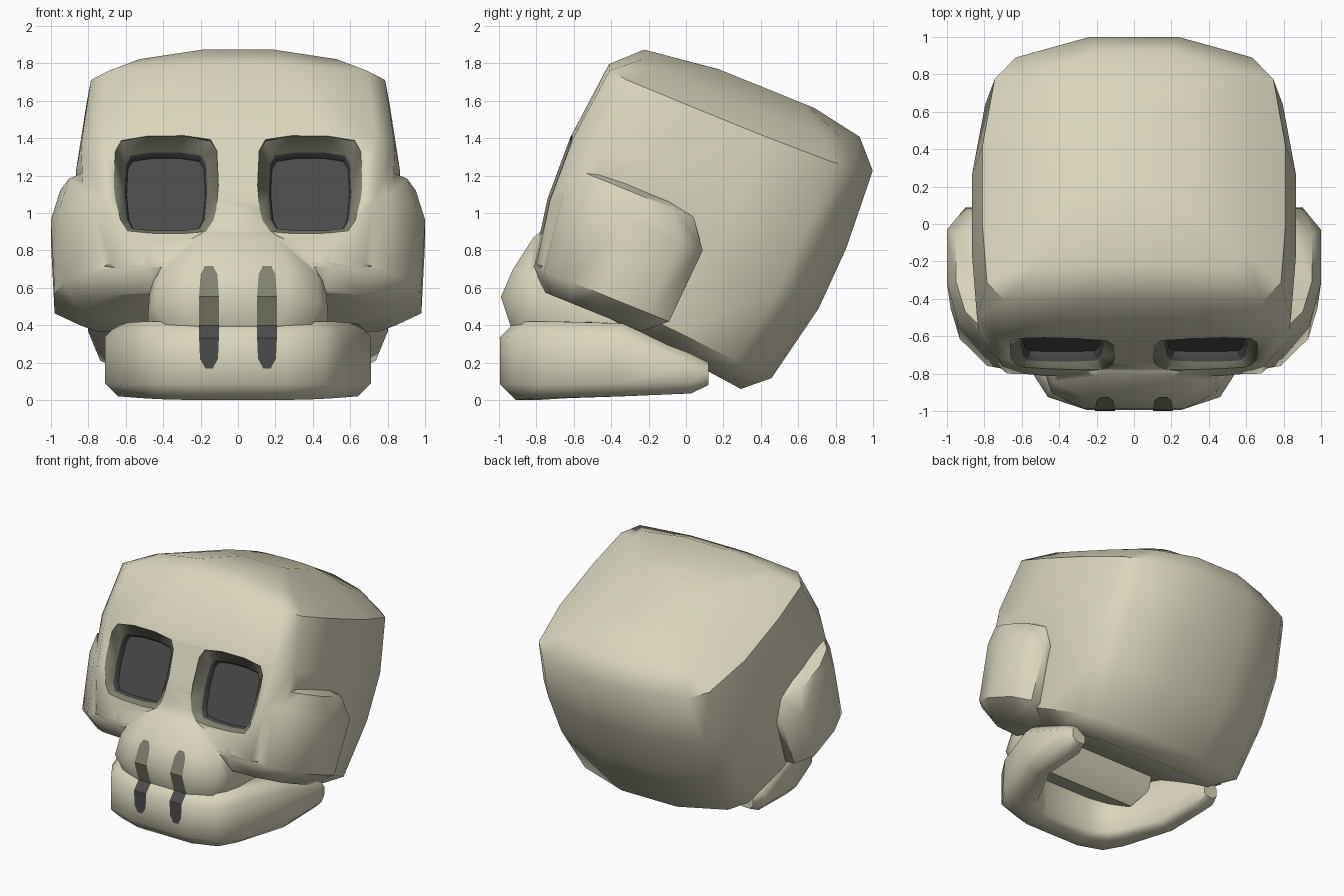
import bpy, bmesh, math
from mathutils import Vector

if "Cube" in bpy.data.objects:
    bpy.data.objects.remove(bpy.data.objects["Cube"])

S, C = 0.375, 0.927          # the skull is tilted back by about 22 degrees


def material(name, rgb):
    m = bpy.data.materials.new(name)
    m.diffuse_color = (*rgb, 1)
    m.use_nodes = True
    m.node_tree.nodes["Principled BSDF"].inputs["Base Color"].default_value = m.diffuse_color
    return m


MATS = [material("bone", (0.70, 0.67, 0.51)),
        material("shaded_bone", (0.22, 0.22, 0.16)),
        material("dark_hollow", (0.07, 0.07, 0.07))]


def tilt(x, u, v):
    """Skull frame (across, back, up) to world."""
    return Vector((x, u * C + v * S, -u * S + v * C))


def loft(name, rings, bands=None, end=0):
    """Closed skin through equal rings, with both ends capped."""
    bm = bmesh.new()
    vr = [[bm.verts.new(p) for p in r] for r in rings]
    n = len(vr[0])
    for i, (a, b) in enumerate(zip(vr, vr[1:])):
        for j in range(n):
            k = (j + 1) % n
            f = bm.faces.new((a[j], a[k], b[k], b[j]))
            f.material_index = bands[i] if bands else 0
    bm.faces.new(vr[0])
    bm.faces.new(vr[-1]).material_index = end
    bmesh.ops.recalc_face_normals(bm, faces=bm.faces)
    return finish(name, bm)


def finish(name, bm):
    me = bpy.data.meshes.new(name)
    bm.to_mesh(me)
    bm.free()
    for m in MATS:
        me.materials.append(m)
    ob = bpy.data.objects.new(name, me)
    bpy.context.collection.objects.link(ob)
    return ob


def level(half, hw, u0, u1, v0, v1=None, drop=0):
    """Mirrored cross-section of the skull; v runs from v0 (front) to v1 (back)."""
    v1 = v0 if v1 is None else v1
    pts = half + [(-x, w) for x, w in reversed(half)]
    out = []
    for x, w in pts:
        t = (w + 1) / 2
        out.append(tilt(x * hw, u0 + (u1 - u0) * t, v0 + (v1 - v0) * t - drop * x * x))
    return out


def select_only(ob):
    bpy.ops.object.select_all(action='DESELECT')
    ob.select_set(True)
    bpy.context.view_layer.objects.active = ob


def boolean(ob, other, op):
    m = ob.modifiers.new("bool", 'BOOLEAN')
    m.object, m.operation, m.solver = other, op, 'EXACT'
    select_only(ob)
    bpy.ops.object.modifier_apply(modifier=m.name)
    bpy.data.objects.remove(other)


def smooth(ob, deg):
    select_only(ob)
    bpy.ops.object.shade_smooth_by_angle(angle=math.radians(deg))


# Cranium: bulged box
sec = [(0.3, -1), (0.85, -0.98), (0.97, -0.84), (1, -0.4),
       (1, 0.2), (0.92, 0.7), (0.78, 0.86), (0.3, 1)]
cranium = loft("cranium", [
    level(sec, 0.62, -0.90, 0.25, 0.29, 0.165),
    level(sec, 0.80, -1.03, 0.38, 0.38, 0.28),
    level(sec, 0.85, -1.09, 0.474, 0.72),
    level(sec, 0.865, -1.10, 0.49, 1.075),
    level(sec, 0.81, -1.055, 0.466, 1.515, drop=0.05),
    level(sec, 0.62, -0.91, 0.333, 1.66, drop=0.08),
    level(sec, 0.28, -0.50, 0.05, 1.705)])

# Cheekbones: wide bar across the face
sec = [(0.5, -1), (0.8, -0.85), (0.95, -0.45), (1, 0), (1, 0.7), (0.9, 1)]
cheeks = loft("cheeks", [
    level(sec, 0.84, -0.92, -0.36, 0.25),
    level(sec, 0.98, -1.02, -0.241, 0.355),
    level(sec, 1.00, -1.085, -0.217, 0.775),
    level(sec, 0.95, -1.085, -0.33, 0.923),
    level(sec, 0.82, -1.07, -0.40, 0.96)])

# Snout with upper jaw
sec = [(0.56, -1), (0.92, -0.7), (1, -0.3), (1, 1)]
snout = loft("snout", [
    level(sec, 0.40, -1.005, -0.55, 0.0),
    level(sec, 0.48, -1.124, -0.50, 0.14),
    level(sec, 0.47, -1.12, -0.50, 0.30),
    level(sec, 0.37, -1.082, -0.50, 0.50),
    level(sec, 0.25, -1.03, -0.50, 0.60)])
boolean(cranium, cheeks, 'UNION')
boolean(cranium, snout, 'UNION')

# Eye sockets: sloped rim and dark floor
eye = [(0.35, 1), (0.85, 0.92), (0.97, 0.7), (1, 0), (0.94, -0.7), (0.82, -0.95), (0.35, -1),
       (-0.35, -1), (-0.82, -0.95), (-0.94, -0.7), (-1, 0), (-0.97, 0.7), (-0.85, 0.92), (-0.35, 1)]
for side in (-1, 1):
    cut = loft("socket_cutter", [
        [tilt(side * (0.385 + x * a), u, vc + z * b) for x, z in eye]
        for u, a, b, vc in ((-1.4, 0.28, 0.285, 0.795), (-1.08, 0.28, 0.285, 0.795),
                            (-1.02, 0.22, 0.225, 0.79), (-0.97, 0.21, 0.21, 0.79))],
        bands=[1, 1, 2], end=2)
    cut.hide_render = True
    boolean(cranium, cut, 'DIFFERENCE')
cranium.name = "skull"
smooth(cranium, 48)

# Lower jaw: U-shaped bar, stations of (outer xy, inner xy, bottom, top, chamfer)
half = [((0.25, -0.995), (0.20, -0.74), 0.0, 0.42, 0.085),
        ((0.46, -0.925), (0.33, -0.68), 0.005, 0.42, 0.08),
        ((0.56, -0.77), (0.38, -0.60), 0.01, 0.42, 0.07),
        ((0.71, -0.36), (0.52, -0.32), 0.02, 0.41, 0.07),
        ((0.71, 0.03), (0.53, 0.02), 0.035, 0.25, 0.06),
        ((0.67, 0.12), (0.56, 0.12), 0.08, 0.20, 0.03)]


def station(o, i, z0, z1, ch, sx):
    o, i = Vector((o[0] * sx, o[1])), Vector((i[0] * sx, i[1]))
    t = min(0.4, ch / (i - o).length)
    prof = [(0, z0 + ch), (0, z1 - ch), (t, z1), (1 - t / 2, z1),
            (1, z1 - ch / 2), (1, z0 + ch / 2), (1 - t / 2, z0), (t, z0)]
    return [Vector((*o.lerp(i, s), z)) for s, z in prof]


jaw = loft("lower_jaw", [station(*s, -1) for s in reversed(half)] + [station(*s, 1) for s in half])
smooth(jaw, 48)


# Nose slits: thin strips lying on snout and jaw
def strip(name, x, path, mat):
    bm = bmesh.new()
    rows = [[bm.verts.new((x + s * w, p.y, p.z)) for s in (-1, 1)] for w, p in path]
    for a, b in zip(rows, rows[1:]):
        bm.faces.new((a[0], a[1], b[1], b[0])).material_index = mat
    return finish(name, bm)


for x in (-0.155, 0.155):
    strip("nose_slit", x, [(0.053, tilt(0, -1.011, 0.0)), (0.053, tilt(0, -1.13, 0.14)),
                           (0.045, tilt(0, -1.127, 0.27)), (0.022, tilt(0, -1.125, 0.315))], 1)
    strip("jaw_slit", x, [(0.053, Vector((0, -0.93, 0.413))), (0.053, Vector((0, -1.0, 0.333))),
                          (0.048, Vector((0, -1.0, 0.22))), (0.02, Vector((0, -1.0, 0.17)))], 2)
    strip("under_slit", x, [(0.053, tilt(0, -1.0, -0.005)), (0.05, tilt(0, -0.88, -0.005)),
                            (0.02, tilt(0, -0.82, -0.005))], 2)
